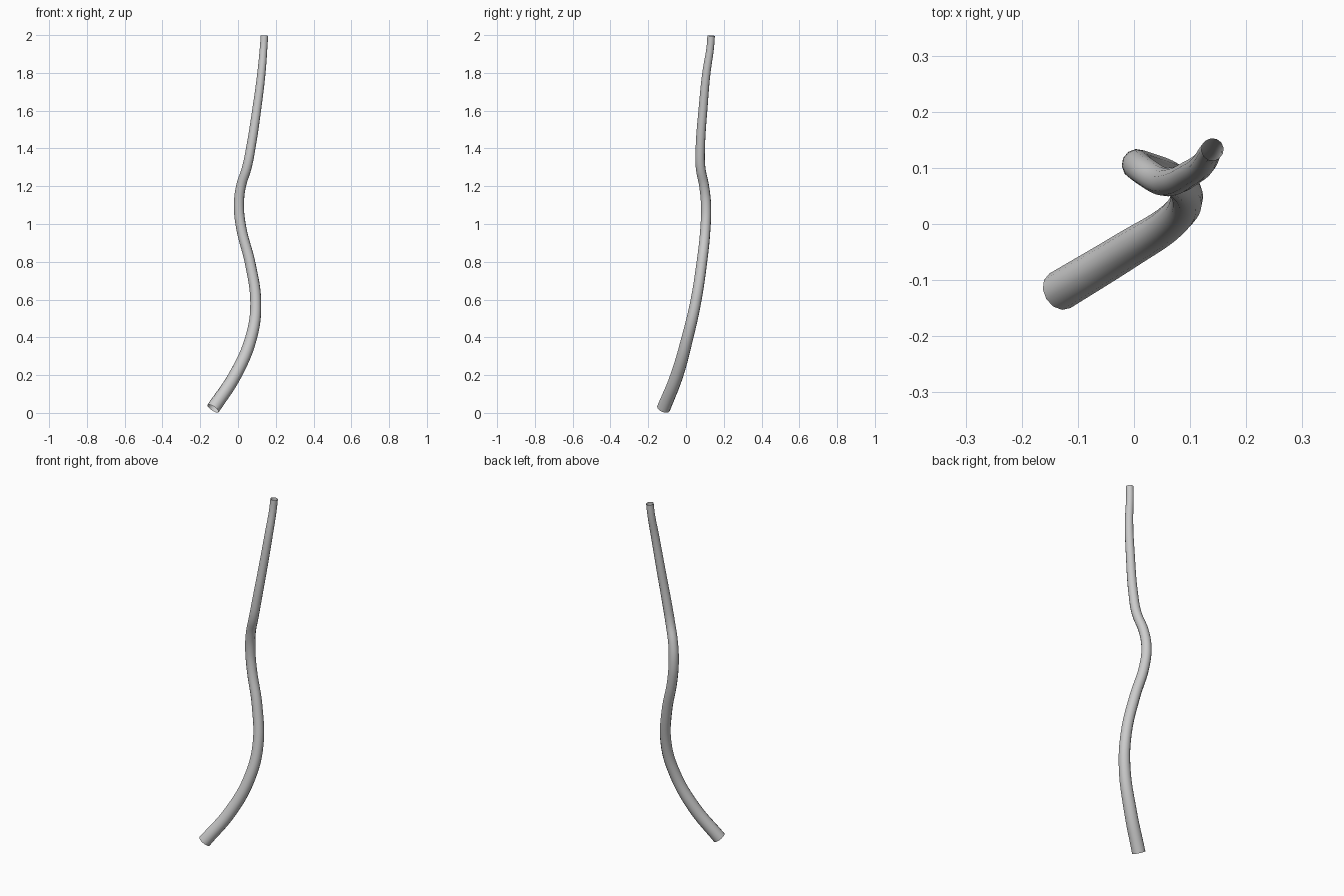
import bpy

if "Cube" in bpy.data.objects:
    bpy.data.objects.remove(bpy.data.objects["Cube"])

# Centreline of the stem: x, y, z, tube radius
PATH = [
    (-0.132, -0.119, 0.023, 0.036),
    (-0.015, -0.048, 0.20, 0.034),
    (0.070, 0.008, 0.40, 0.031),
    (0.094, 0.050, 0.58, 0.029),
    (0.065, 0.083, 0.79, 0.028),
    (0.017, 0.103, 0.98, 0.027),
    (0.005, 0.106, 1.10, 0.027),
    (0.016, 0.096, 1.20, 0.026),
    (0.047, 0.077, 1.30, 0.0255),
    (0.069, 0.076, 1.41, 0.025),
    (0.101, 0.091, 1.62, 0.0235),
    (0.124, 0.108, 1.80, 0.022),
    (0.136, 0.129, 1.94, 0.020),
    (0.140, 0.133, 1.997, 0.020),
]

# Tapered open tube swept along a smooth curve, 12 sides
curve = bpy.data.curves.new("stem", 'CURVE')
curve.dimensions = '3D'
curve.bevel_depth = 1.0
curve.bevel_resolution = 4
curve.use_fill_caps = False
curve.resolution_u = 6

spline = curve.splines.new('BEZIER')
spline.bezier_points.add(len(PATH) - 1)
spline.radius_interpolation = 'LINEAR'
for point, (x, y, z, r) in zip(spline.bezier_points, PATH):
    point.co = (x, y, z)
    point.radius = r
    point.handle_left_type = point.handle_right_type = 'AUTO'

stem = bpy.data.objects.new("stem", curve)
bpy.context.collection.objects.link(stem)

# Turn into a smooth mesh
bpy.context.view_layer.objects.active = stem
stem.select_set(True)
bpy.ops.object.convert(target='MESH')
bpy.ops.object.shade_smooth()
